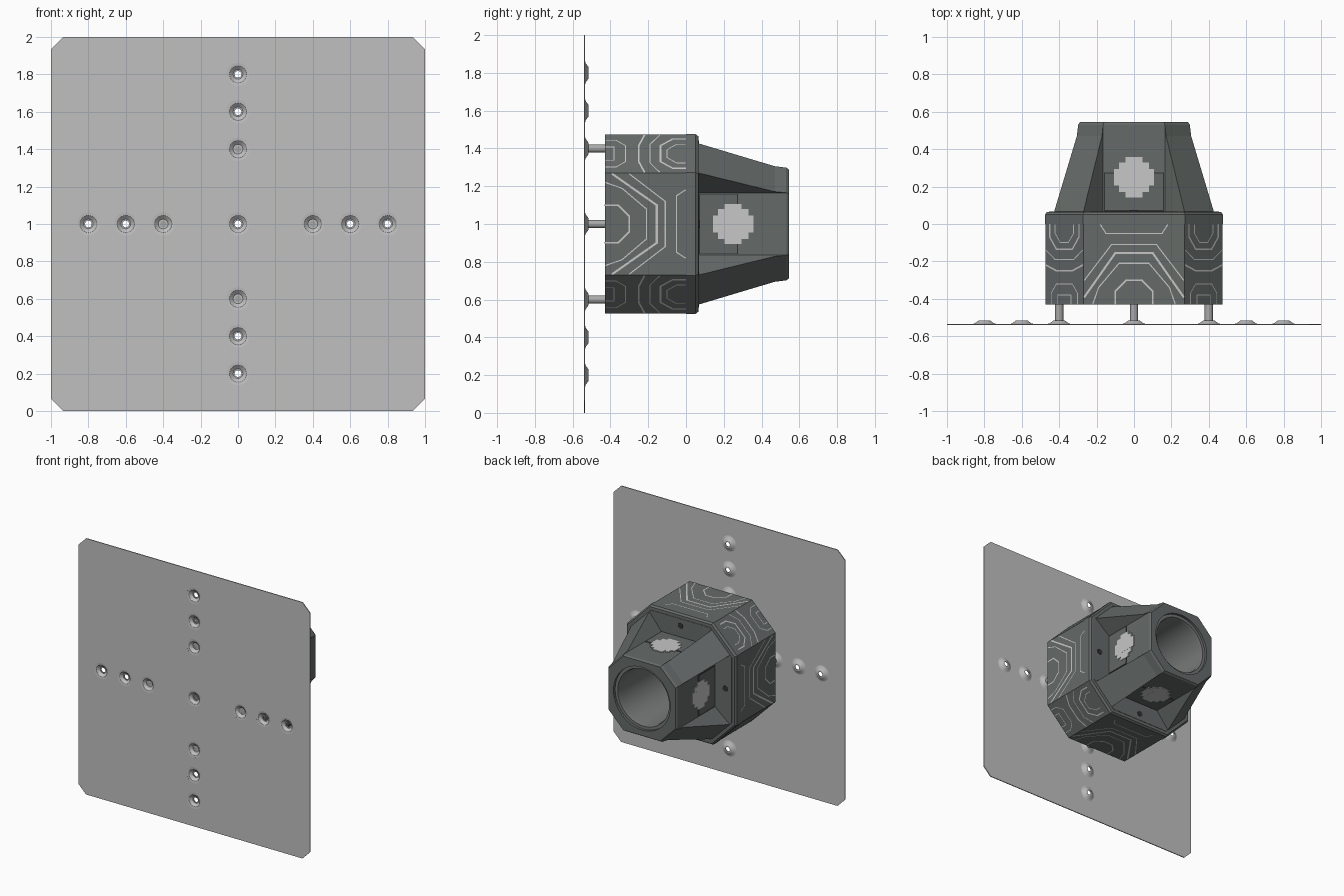
import bpy, bmesh
from math import pi, cos, sin
from mathutils import Matrix, Vector

if "Cube" in bpy.data.objects:
    bpy.data.objects.remove(bpy.data.objects["Cube"])

CENTRE = Matrix.Translation((0, 0, 1))


def material(name, r, g, b):
    m = bpy.data.materials.new(name)
    m.use_nodes = True
    m.diffuse_color = (r, g, b, 1)
    m.node_tree.nodes["Principled BSDF"].inputs["Base Color"].default_value = (r, g, b, 1)
    return m


PLATE = material("pale grey metal", 0.53, 0.53, 0.53)
DARK = material("dark grey casing", 0.13, 0.145, 0.142)
PANEL = material("panel grey", 0.12, 0.135, 0.132)
BORE = material("bore grey", 0.17, 0.18, 0.178)
SEAM = material("seam black", 0.03, 0.034, 0.033)
LIGHT = material("light marking", 0.57, 0.57, 0.57)
STEEL = material("standoff steel", 0.4, 0.4, 0.4)


def turn(k):
    """Frame for the k-th of eight sides around the y axis; local z points outward."""
    return CENTRE @ Matrix.Rotation(k * pi / 4, 4, 'Y')


def finish(bm, name, mat, smooth=False):
    bmesh.ops.recalc_face_normals(bm, faces=bm.faces)
    me = bpy.data.meshes.new(name)
    bm.to_mesh(me)
    bm.free()
    me.materials.append(mat)
    ob = bpy.data.objects.new(name, me)
    bpy.context.collection.objects.link(ob)
    if smooth:
        bpy.ops.object.select_all(action='DESELECT')
        ob.select_set(True)
        bpy.context.view_layer.objects.active = ob
        bpy.ops.object.shade_smooth_by_angle(angle=0.6)
    return ob


def octagon(half, flat):
    q = [(flat, half), (half, flat), (half, -flat), (flat, -half)]
    return q + [(-x, -z) for x, z in q]


def loft(bm, rings, m=CENTRE):
    """Closed skin through outlines given as (y, [(x, z), ...])."""
    loops = [[bm.verts.new(m @ Vector((x, y, z))) for x, z in pts] for y, pts in rings]
    n = len(loops[0])
    for a, b in zip(loops, loops[1:]):
        for i in range(n):
            bm.faces.new((a[i], a[(i + 1) % n], b[(i + 1) % n], b[i]))
    bm.faces.new(loops[0])
    bm.faces.new(loops[-1])


def rod(bm, r, y0, y1, x=0, z=0, n=24, m=CENTRE):
    pts = [(x + r * cos(2 * pi * i / n), z + r * sin(2 * pi * i / n)) for i in range(n)]
    loft(bm, [(y0, pts), (y1, pts)], m)


def revolve(bm, profile, x=0, z=0, n=24):
    """Turn a closed (radius, y) profile around the y axis."""
    rings = [[bm.verts.new((x + r * cos(2 * pi * i / n), y, 1 + z + r * sin(2 * pi * i / n)))
              for i in range(n)] for r, y in profile]
    for a, b in zip(rings, rings[1:] + rings[:1]):
        for i in range(n):
            bm.faces.new((a[i], a[(i + 1) % n], b[(i + 1) % n], b[i]))


def box(bm, x, y0, y1, z0, z1, m):
    pts = [(-x, z0), (x, z0), (x, z1), (-x, z1)]
    loft(bm, [(y0, pts), (y1, pts)], m)


def cut(ob, bm):
    """Subtract the cutter mesh and drop the cutter."""
    cutter = finish(bm, "cutter", ob.data.materials[0])
    cutter.hide_render = True
    mod = ob.modifiers.new("cut", 'BOOLEAN')
    mod.operation, mod.solver, mod.object = 'DIFFERENCE', 'EXACT', cutter
    bpy.context.view_layer.objects.active = ob
    bpy.ops.object.modifier_apply(modifier=mod.name)
    bpy.data.objects.remove(cutter)


# Mounting plate with clipped corners, opened at every dimple
spots = [(0, 0)] + [p for d in (-.8, -.6, -.4, .4, .6, .8) for p in ((d, 0), (0, d))]
bm = bmesh.new()
loft(bm, [(-.541, octagon(1, .935)), (-.534, octagon(1, .935))])
plate = finish(bm, "mounting_plate", PLATE)
bm = bmesh.new()
for x, z in spots:
    rod(bm, .062, -.6, -.5, x, z)
cut(plate, bm)

# Pressed dimples with a small hole in each
bm = bmesh.new()
for x, z in spots:
    revolve(bm, [(.0625, -.534), (.052, -.532), (.032, -.517), (.028, -.515), (.018, -.515),
                 (.018, -.521), (.026, -.521), (.046, -.539), (.0625, -.541)], x, z)
finish(bm, "dimples", PLATE, True)

# Standoffs between plate and casing
bm = bmesh.new()
for x, z in spots:
    if abs(x + z) == .4:
        rod(bm, .022, -.52, -.42, x, z, 16)
finish(bm, "standoffs", STEEL, True)

# Octagonal front casing
RIM = .245
bm = bmesh.new()
loft(bm, [(-.43, octagon(.473, .27)), (0, octagon(.473, .27))])
casing = finish(bm, "front_casing", DARK)
bm = bmesh.new()
rod(bm, RIM, -.6, .2, n=48)
cut(casing, bm)

# Collar and tapered rear housing with four wedge pockets
FLOOR = .298
bm = bmesh.new()
loft(bm, [(0, octagon(.476, .272)), (.05, octagon(.476, .272)), (.065, octagon(.465, .266)),
          (.066, octagon(.442, .255)), (.47, octagon(.307, .17)), (.53, octagon(.299, .165)),
          (.545, octagon(.289, .16))])
housing = finish(bm, "rear_housing", DARK)
bm = bmesh.new()
rod(bm, RIM, -.1, .7, n=48)
pocket = [(-.165, FLOOR), (.165, FLOOR), (.33, .5), (-.33, .5)]
for k in range(0, 8, 2):
    loft(bm, [(.068, pocket), (.7, pocket)], turn(k))
cut(housing, bm)

# Bore liner with a stepped lip
bm = bmesh.new()
revolve(bm, [(.215, -.43), (.215, .50), (.222, .525), (RIM, .525), (RIM, -.43)], n=48)
finish(bm, "bore_liner", BORE, True)

# Pocket panels, their seams, screw holes and stepped round badges
panels, seams, badges = bmesh.new(), bmesh.new(), bmesh.new()
for k in range(0, 8, 2):
    m = turn(k)
    box(panels, .155, .075, .27, FLOOR - .002, FLOOR + .004, m)
    box(seams, .16, .068, .275, FLOOR - .002, FLOOR + .001, m)
    rod(seams, .022, .06, .071, 0, .387, 16, m)
    for i, (a, b) in enumerate([(.107, .045), (.08, .08), (.045, .107)]):
        box(badges, a, .25 - b, .25 + b, FLOOR - .001, FLOOR + .006 + i * .0003, m)
finish(panels, "pocket_panels", PANEL)
finish(seams, "panel_seams", SEAM)
finish(badges, "round_badges", LIGHT)


# Contour lines on the casing, drawn as mirrored half paths (across, y)
def ribbon(bm, half, width, height, m):
    path = [Vector((-u, v)) for u, v in half] + [Vector(p) for p in reversed(half)]
    for a, b in zip(path, path[1:]):
        d = (b - a).normalized()
        side = Vector((-d.y, d.x)) * width / 2
        a, b = a - d * width / 4, b + d * width / 4
        bm.faces.new([bm.verts.new(m @ Vector((p.x, p.y, height)))
                      for p in (a + side, a - side, b - side, b + side)])


flat_lines = [
    ([(.1, -.428), (.1, -.36), (.04, -.3)], .009),
    ([(.22, -.428), (.19, -.34), (.08, -.21)], .006),
    ([(.265, -.39), (.1, -.155)], .011),
    ([(.265, -.3), (.12, -.11)], .006),
    ([(.18, -.003), (.15, -.05)], .006),
]
corner_lines = [
    ([(.11, -.003), (.11, -.07), (.06, -.135)], .009),
    ([(.07, -.003), (.07, -.05), (.03, -.1)], .005),
    ([(.138, -.14), (.07, -.19)], .005),
    ([(.138, -.22), (.06, -.25)], .009),
    ([(.1, -.428), (.1, -.37), (.06, -.32)], .005),
    ([(.05, -.428), (.05, -.38)], .005),
]
bm = bmesh.new()
for k in range(8):
    lines, height = (corner_lines, .743 / 2 ** .5) if k % 2 else (flat_lines, .473)
    for half, width in lines:
        ribbon(bm, half, width, height + .0015, turn(k))
finish(bm, "contour_lines", LIGHT)
